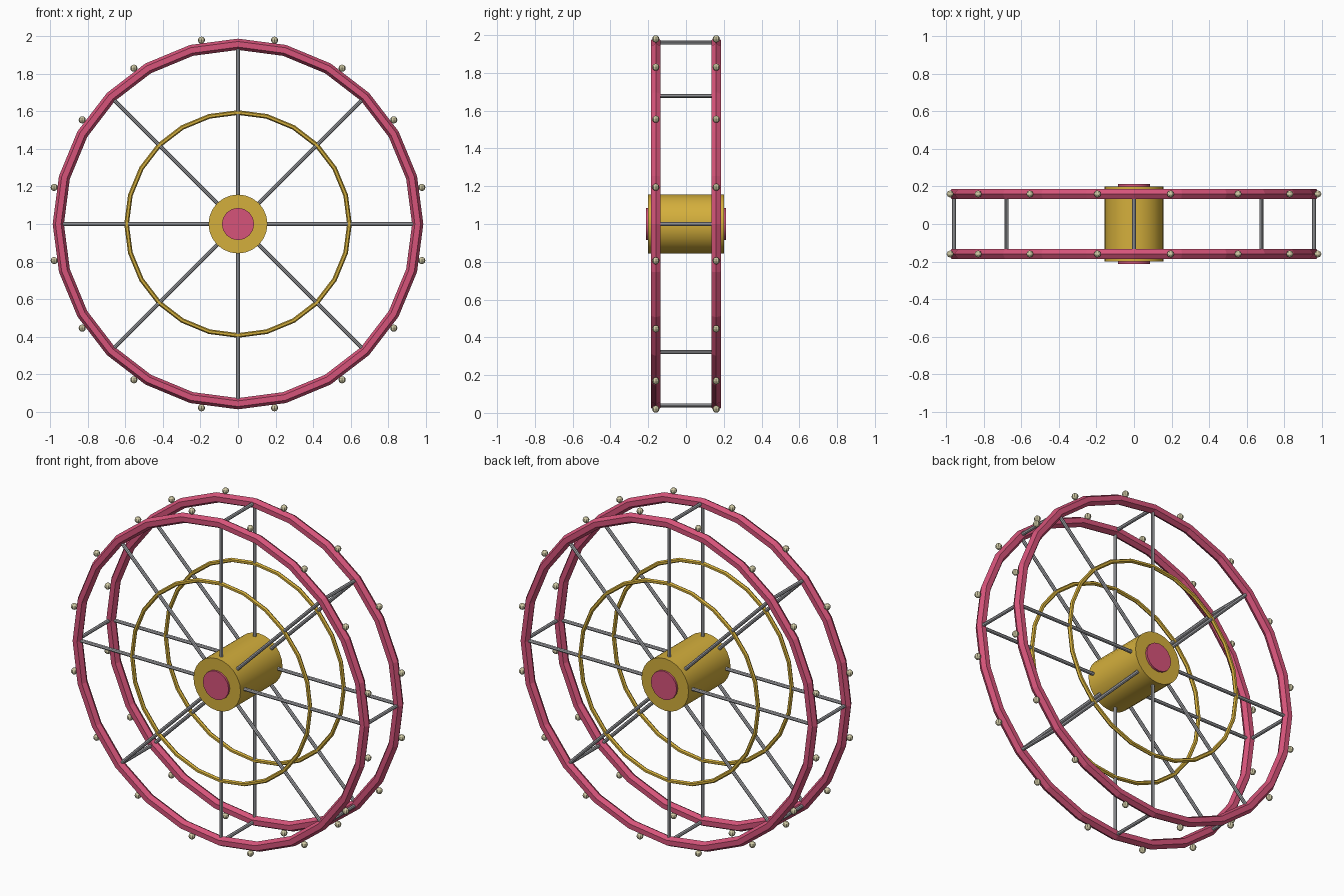
import bpy, math
from mathutils import Vector

if "Cube" in bpy.data.objects:
    bpy.data.objects.remove(bpy.data.objects["Cube"])

CZ = 1.0        # axle height
SIDE_Y = 0.16   # distance of each wheel face from the middle


def srgb(r, g, b):
    f = lambda c: c / 12.92 if c <= 0.04045 else ((c + 0.055) / 1.055) ** 2.4
    return (f(r / 255), f(g / 255), f(b / 255), 1)


def material(name, rgb):
    m = bpy.data.materials.new(name)
    m.diffuse_color = srgb(*rgb)
    m.use_nodes = True
    m.node_tree.nodes["Principled BSDF"].inputs["Base Color"].default_value = m.diffuse_color
    return m


PINK = material("pink paint", (214, 84, 122))
GOLD = material("gold paint", (212, 175, 60))
STEEL = material("grey steel", (172, 173, 177))
BULB = material("pale bulb", (208, 202, 165))


def finish(name, mat, smooth=False):
    ob = bpy.context.object
    ob.name = name
    ob.data.materials.append(mat)
    if smooth:
        bpy.ops.object.shade_smooth_by_angle(angle=math.radians(35))
    return ob


def ring(name, y, major, minor, mat):
    bpy.ops.mesh.primitive_torus_add(location=(0, y, CZ), rotation=(math.pi / 2, 0, 0),
                                     major_radius=major, minor_radius=minor,
                                     major_segments=24, minor_segments=6)
    finish(name, mat)


def rod(name, a, b, radius, sides, mat, smooth=False):
    a, b = Vector(a), Vector(b)
    d = b - a
    bpy.ops.mesh.primitive_cylinder_add(vertices=sides, radius=radius, depth=d.length,
                                        location=(a + b) / 2,
                                        rotation=d.to_track_quat('Z', 'Y').to_euler())
    finish(name, mat, smooth)


def polar(r, angle, y):
    return (r * math.cos(angle), y, CZ + r * math.sin(angle))


# Hub drum and its end caps
rod("hub", (0, -0.2, CZ), (0, 0.2, CZ), 0.157, 24, GOLD, True)
rod("axle_cap", (0, -0.212, CZ), (0, 0.212, CZ), 0.086, 16, PINK, True)

for side, y in (("front", -SIDE_Y), ("back", SIDE_Y)):
    # Outer rim and inner ring
    ring(side + "_rim", y, 0.958, 0.03, PINK)
    ring(side + "_inner_ring", y, 0.594, 0.0125, GOLD)
    # Spokes
    for i in range(8):
        t = i * math.pi / 4
        rod(f"{side}_spoke_{i}", polar(0.1, t, y), polar(0.955, t, y), 0.0105, 8, STEEL)
    # Bulbs around the rim
    for i in range(16):
        t = (i + 0.5) * math.pi / 8
        bpy.ops.mesh.primitive_uv_sphere_add(segments=8, ring_count=6, radius=0.019,
                                             location=polar(0.999, t, y))
        finish(f"{side}_bulb_{i}", BULB)

# Cross bars joining the two rims
for i in range(8):
    t = i * math.pi / 4
    rod(f"cross_bar_{i}", polar(0.96, t, -SIDE_Y), polar(0.96, t, SIDE_Y), 0.0105, 8, STEEL)
